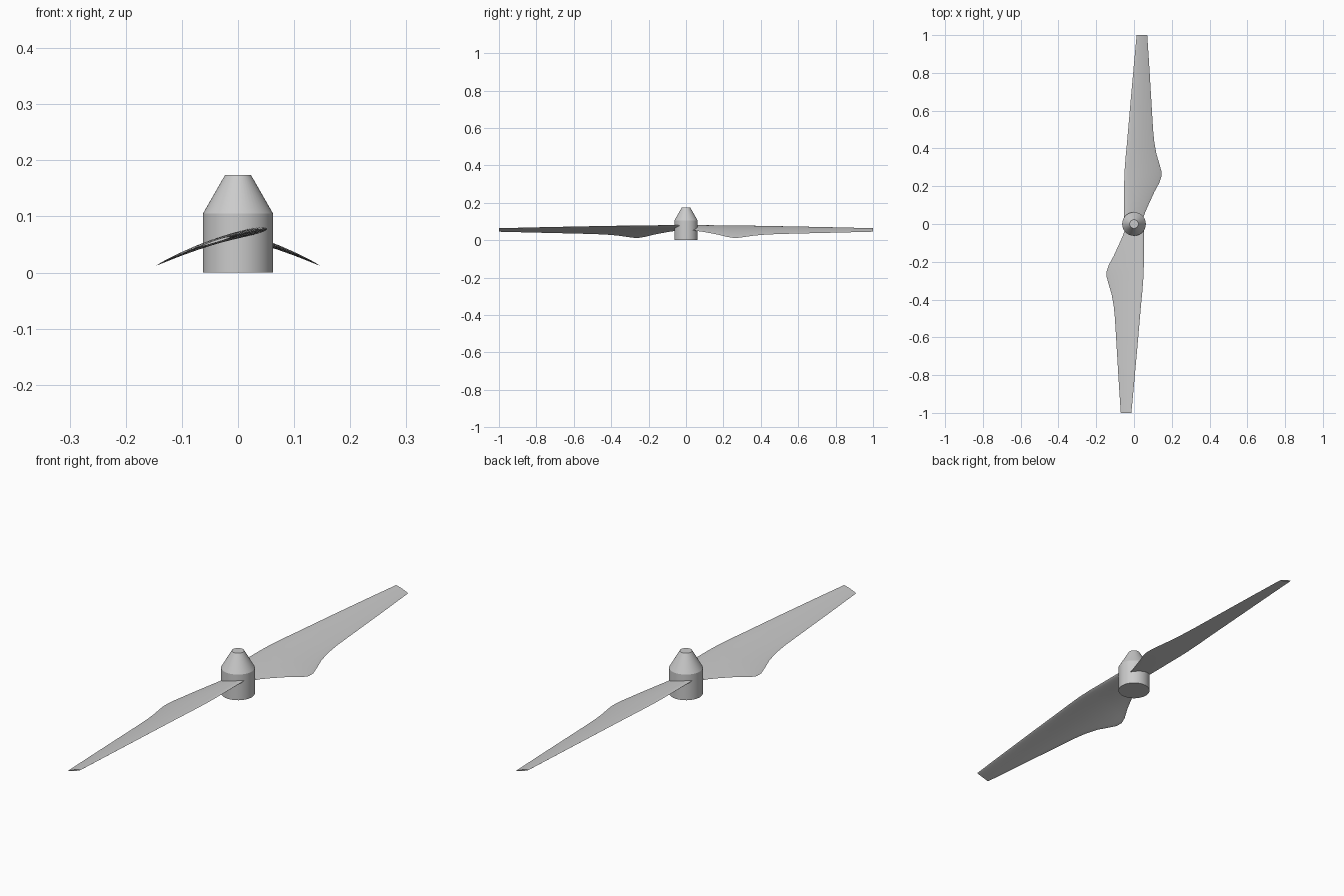
import bpy, bmesh, math

cube = bpy.data.objects.get("Cube")
if cube:
    bpy.data.objects.remove(cube)

grey = bpy.data.materials.new("light_grey")
grey.use_nodes = True
color = (0.6, 0.6, 0.6, 1)
grey.diffuse_color = color
grey.node_tree.nodes["Principled BSDF"].inputs["Base Color"].default_value = color


def finish(bm, name, angle):
    bmesh.ops.recalc_face_normals(bm, faces=bm.faces)
    mesh = bpy.data.meshes.new(name)
    bm.to_mesh(mesh)
    bm.free()
    mesh.materials.append(grey)
    obj = bpy.data.objects.new(name, mesh)
    bpy.context.collection.objects.link(obj)
    bpy.ops.object.select_all(action='DESELECT')
    obj.select_set(True)
    bpy.context.view_layer.objects.active = obj
    bpy.ops.object.shade_smooth_by_angle(angle=math.radians(angle))
    return obj


def loft(rings, name, angle):
    """Skin closed rings of points and cap both ends."""
    bm = bmesh.new()
    loops = [[bm.verts.new(p) for p in ring] for ring in rings]
    count = len(loops[0])
    for a, b in zip(loops, loops[1:]):
        for i in range(count):
            j = (i + 1) % count
            bm.faces.new((a[i], a[j], b[j], b[i]))
    bm.faces.new(loops[0])
    bm.faces.new(loops[-1])
    return finish(bm, name, angle)


# Hub: straight barrel with a blunt conical nose
SIDES = 48
hub_profile = [(0.0625, 0), (0.0625, 0.105), (0.023, 0.174)]
loft([[(r * math.cos(math.tau * i / SIDES), r * math.sin(math.tau * i / SIDES), z)
       for i in range(SIDES)] for r, z in hub_profile], "hub", 25)

# Blade stations: distance from axis, leading x, trailing x, thickness
stations = [
    (0.02, 0.052, -0.045, 0.013), (0.06, 0.052, -0.058, 0.013),
    (0.10, 0.052, -0.076, 0.013), (0.17, 0.052, -0.108, 0.012),
    (0.22, 0.052, -0.135, 0.011), (0.25, 0.051, -0.145, 0.011),
    (0.28, 0.050, -0.145, 0.010), (0.32, 0.047, -0.134, 0.010),
    (0.37, 0.043, -0.119, 0.009), (0.43, 0.037, -0.108, 0.009),
    (0.50, 0.031, -0.101, 0.008), (0.65, 0.018, -0.092, 0.007),
    (0.85, 0.000, -0.080, 0.006), (1.00, -0.014, -0.070, 0.005),
]
STEPS = 12


def camber(x):
    """Height of the twisted, drooping blade at a given x."""
    return 0.067 + 0.25 * x - 0.85 * x * x


def section(dist, lead, trail, thick, turn):
    ring = []
    for k in range(2 * STEPS):
        a = math.pi * k / STEPS
        u = (1 - math.cos(a)) / 2          # 0 at leading edge, 1 at trailing edge
        half = thick * math.sin(a) * (1 - 0.6 * u) * 0.65
        x = lead + (trail - lead) * u
        ring.append((turn * x, -turn * dist, camber(x) + half))
    return ring


for turn, name in ((1, "front_blade"), (-1, "back_blade")):
    loft([section(*s, turn) for s in stations], name, 50)
